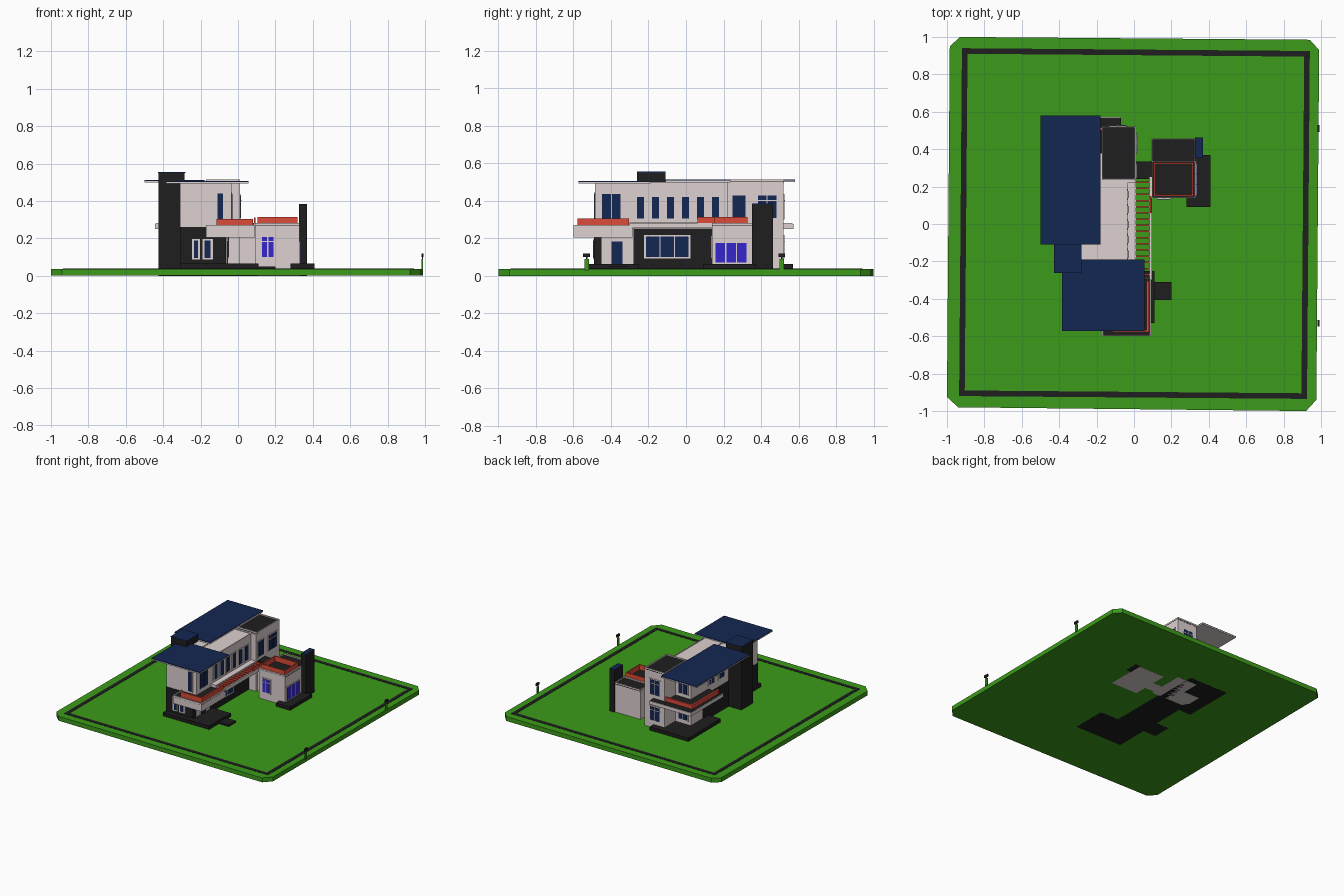
import bpy, bmesh
from mathutils import Vector

if "Cube" in bpy.data.objects:
    bpy.data.objects.remove(bpy.data.objects["Cube"])


def material(name, rgb):
    m = bpy.data.materials.new(name)
    m.diffuse_color = (*rgb, 1)
    m.use_nodes = True
    m.node_tree.nodes["Principled BSDF"].inputs["Base Color"].default_value = m.diffuse_color
    return m


GRASS = material("grass_green", (0.045, 0.33, 0.011))
WALL = material("wall_white", (0.73, 0.64, 0.64))
DARK = material("dark_stone", (0.013, 0.013, 0.013))
NAVY = material("navy", (0.007, 0.02, 0.085))
RED = material("red", (0.72, 0.07, 0.04))
BLUE = material("bright_blue", (0.035, 0.02, 0.6))


def finish(name, bm, mat):
    bmesh.ops.recalc_face_normals(bm, faces=bm.faces)
    me = bpy.data.meshes.new(name)
    bm.to_mesh(me)
    bm.free()
    me.materials.append(mat)
    ob = bpy.data.objects.new(name, me)
    bpy.context.collection.objects.link(ob)
    return ob


def box(name, x, y, z, mat):
    bm = bmesh.new()
    bmesh.ops.create_cube(bm, size=1)
    for v in bm.verts:
        v.co = Vector(r[0] if c < 0 else r[1] for c, r in zip(v.co, (x, y, z)))
    return finish(name, bm, mat)


def prism(name, pts, z0, z1, mat):
    bm = bmesh.new()
    f = bm.faces.new([bm.verts.new((px, py, z0)) for px, py in pts])
    r = bmesh.ops.extrude_face_region(bm, geom=[f])
    for v in r["geom"]:
        if isinstance(v, bmesh.types.BMVert):
            v.co.z = z1
    return finish(name, bm, mat)


def rim(name, x, y, z, t, mat):
    # four thin walls around a rectangle
    box(name, x, (y[0], y[0] + t), z, mat)
    box(name, x, (y[1] - t, y[1]), z, mat)
    box(name, (x[0], x[0] + t), (y[0] + t, y[1] - t), z, mat)
    box(name, (x[1] - t, x[1]), (y[0] + t, y[1] - t), z, mat)


def flat_roof(name, x, y, z):
    box(name + "_deck", x, y, (z - 0.006, z), DARK)
    rim(name + "_rim", x, y, (z - 0.01, z + 0.01), 0.007, WALL)


def window(name, axis, sign, pos, a, z, panes=1, mat=NAVY, rail=False):
    # framed window lying on a wall; axis is the wall normal
    def slab(part, a0, a1, z0, z1, depth, m):
        d = (pos - 0.004, pos + sign * depth) if sign > 0 else (pos - depth, pos + 0.004)
        box(name + part, *((d, (a0, a1)) if axis == "x" else ((a0, a1), d)), (z0, z1), m)
    slab("_frame", a[0] - 0.008, a[1] + 0.008, z[0] - 0.008, z[1] + 0.008, 0.004, WALL)
    w = (a[1] - a[0]) / panes
    for i in range(panes):
        slab("_pane", a[0] + i * w + 0.003, a[0] + (i + 1) * w - 0.003, *z, 0.006, mat)
    if rail:
        zr = z[0] + (z[1] - z[0]) * 0.75
        slab("_rail", *a, zr, zr + 0.005, 0.008, WALL)


# lawn with clipped corners, and dark border path
prism("lawn", [(-1, -0.925), (-0.94, -0.98), (0.92, -1), (0.975, -0.94),
               (0.99, 0.93), (0.94, 0.985), (-0.93, 1), (-0.985, 0.95)], 0.001, 0.037, GRASS)
outer = [(-0.935, -0.92), (0.925, -0.935), (0.94, 0.925), (-0.92, 0.94)]
inner = [(px - 0.03 * (1 if px > 0 else -1), py - 0.03 * (1 if py > 0 else -1)) for px, py in outer]
for i in range(4):
    j = (i + 1) % 4
    prism("border_path", [outer[i], outer[j], inner[j], inner[i]], 0.03, 0.039, DARK)

# stone pads and steps
box("front_pad", (-0.31, 0.11), (-0.53, -0.25), (0, 0.065), DARK)
box("front_step", (0.1, 0.2), (-0.405, -0.31), (0.03, 0.05), DARK)
box("side_pad", (0.28, 0.41), (0.09, 0.37), (0.03, 0.065), DARK)
box("back_pad", (-0.42, -0.07), (0.15, 0.57), (0, 0.065), DARK)

# ground floor
box("ground_floor_front", (-0.31, -0.065), (-0.49, -0.28), (0, 0.26), DARK)
box("entry_wall", (-0.09, -0.06), (-0.45, -0.28), (0.03, 0.25), WALL)
box("ground_floor_middle", (-0.31, -0.055), (-0.28, 0.23), (0, 0.25), DARK)
window("entry_door", "x", 1, -0.06, (-0.4, -0.335), (0.065, 0.185))
window("living_window", "x", 1, -0.055, (-0.215, 0.015), (0.1, 0.21), 3)
window("front_window", "y", -1, -0.49, (-0.238, -0.21), (0.095, 0.19))
window("front_window", "y", -1, -0.49, (-0.182, -0.143), (0.095, 0.19))

# upper floor
box("upper_floor", (-0.31, -0.035), (-0.485, 0.23), (0.25, 0.495), WALL)
box("upper_ledge", (-0.06, 0.01), (-0.3, 0.24), (0.25, 0.285), WALL)
flat_roof("middle_roof", (-0.2, -0.035), (-0.25, 0.23), 0.49)
window("balcony_window", "x", 1, -0.035, (-0.45, -0.345), (0.3, 0.437), 2)
for i in range(6):
    y0 = -0.265 + i * 0.08
    window("strip_window", "x", 1, -0.035, (y0, y0 + 0.045), (0.305, 0.422))
window("balcony_door", "y", -1, -0.485, (-0.113, -0.078), (0.28, 0.44))
for y0 in (-0.42, -0.05, 0.08):
    window("left_window", "x", -1, -0.31, (y0, y0 + 0.07), (0.31, 0.43), 2)

# rear block
box("rear_block", (-0.17, 0.01), (0.22, 0.52), (0, 0.5), WALL)
box("rear_left_wing", (-0.31, -0.16), (0.22, 0.38), (0, 0.5), WALL)
flat_roof("rear_roof", (-0.172, 0.01), (0.235, 0.522), 0.504)
window("rear_side_window", "x", 1, 0.01, (0.245, 0.32), (0.31, 0.43))
window("rear_side_window", "x", 1, 0.01, (0.38, 0.485), (0.31, 0.43), 2, rail=True)
for z in ((0.1, 0.21), (0.31, 0.43)):
    window("back_window", "y", 1, 0.52, (-0.13, -0.04), z, 2, rail=True)
    window("back_wing_window", "y", 1, 0.38, (-0.28, -0.2), z, 2)

# rear corner balcony
box("rear_balcony_slab", (-0.445, -0.07), (0.15, 0.572), (0.25, 0.278), WALL)
box("rear_balcony_deck", (-0.44, -0.07), (0.155, 0.567), (0.276, 0.28), DARK)
box("rear_balcony_red_rail", (-0.42, -0.405), (0.17, 0.515), (0.278, 0.312), RED)
box("rear_balcony_red_rail", (-0.42, -0.17), (0.5, 0.515), (0.278, 0.312), RED)

# front balcony with red parapet
box("front_balcony", (-0.17, 0.09), (-0.6, -0.285), (0.205, 0.26), WALL)
flat_roof("front_balcony", (-0.17, 0.09), (-0.6, -0.285), 0.262)
box("front_balcony_red_rail", (-0.115, 0.08), (-0.578, -0.566), (0.26, 0.305), RED)
box("front_balcony_red_rail", (0.068, 0.08), (-0.578, -0.305), (0.26, 0.305), RED)

# pergola between balcony and side block
box("pergola_beam", (0.083, 0.095), (-0.3, 0.25), (0.255, 0.283), WALL)
for i in range(16):
    y0 = -0.275 + i * 0.033
    box("pergola_slat", (0.005, 0.085), (y0, y0 + 0.008), (0.262, 0.278), RED)
box("pergola_red_rail", (0.085, 0.093), (0.06, 0.15), (0.283, 0.313), RED)
box("connector", (0, 0.1), (0.24, 0.335), (0, 0.27), WALL)
box("connector_roof", (0.005, 0.095), (0.24, 0.335), (0.268, 0.282), DARK)

# side block with red parapet and tall fin
box("side_block", (0.093, 0.33), (0.138, 0.455), (0, 0.27), WALL)
flat_roof("side_roof_front", (0.093, 0.33), (0.138, 0.338), 0.272)
flat_roof("side_roof_back", (0.093, 0.33), (0.331, 0.458), 0.272)
rim("side_red_parapet", (0.105, 0.317), (0.15, 0.328), (0.272, 0.315), 0.008, RED)
window("side_block_window", "x", 1, 0.33, (0.155, 0.325), (0.072, 0.175), 3, BLUE)
window("side_block_window", "y", -1, 0.138, (0.125, 0.193), (0.1, 0.208), 2, BLUE, True)
box("tall_fin", (0.325, 0.37), (0.353, 0.463), (0, 0.38), DARK)
box("tall_fin_cap", (0.325, 0.37), (0.353, 0.463), (0.38, 0.385), NAVY)

# chimney
box("chimney", (-0.425, -0.285), (-0.26, -0.11), (0, 0.55), DARK)
box("chimney_cap", (-0.427, -0.28), (-0.262, -0.108), (0.55, 0.556), NAVY)

# overhanging roof plates: white soffit with navy top
for name, x, y, z in (("large_roof", (-0.5, -0.178), (-0.11, 0.58), 0.5),
                      ("front_roof", (-0.385, 0.055), (-0.572, -0.19), 0.493)):
    box(name + "_soffit", x, y, (z, z + 0.008), WALL)
    box(name + "_top", x, y, (z + 0.008, z + 0.013), NAVY)

# gate markers at the lawn edge
for y0 in (0.51, -0.53):
    box("marker_post", (0.982, 0.99), (y0 - 0.012, y0 + 0.012), (0.03, 0.09), GRASS)
    box("marker_stem", (0.984, 0.988), (y0 - 0.004, y0 + 0.004), (0.09, 0.105), DARK)
    box("marker_cap", (0.982, 0.993), (y0 - 0.018, y0 + 0.018), (0.1, 0.12), DARK)
